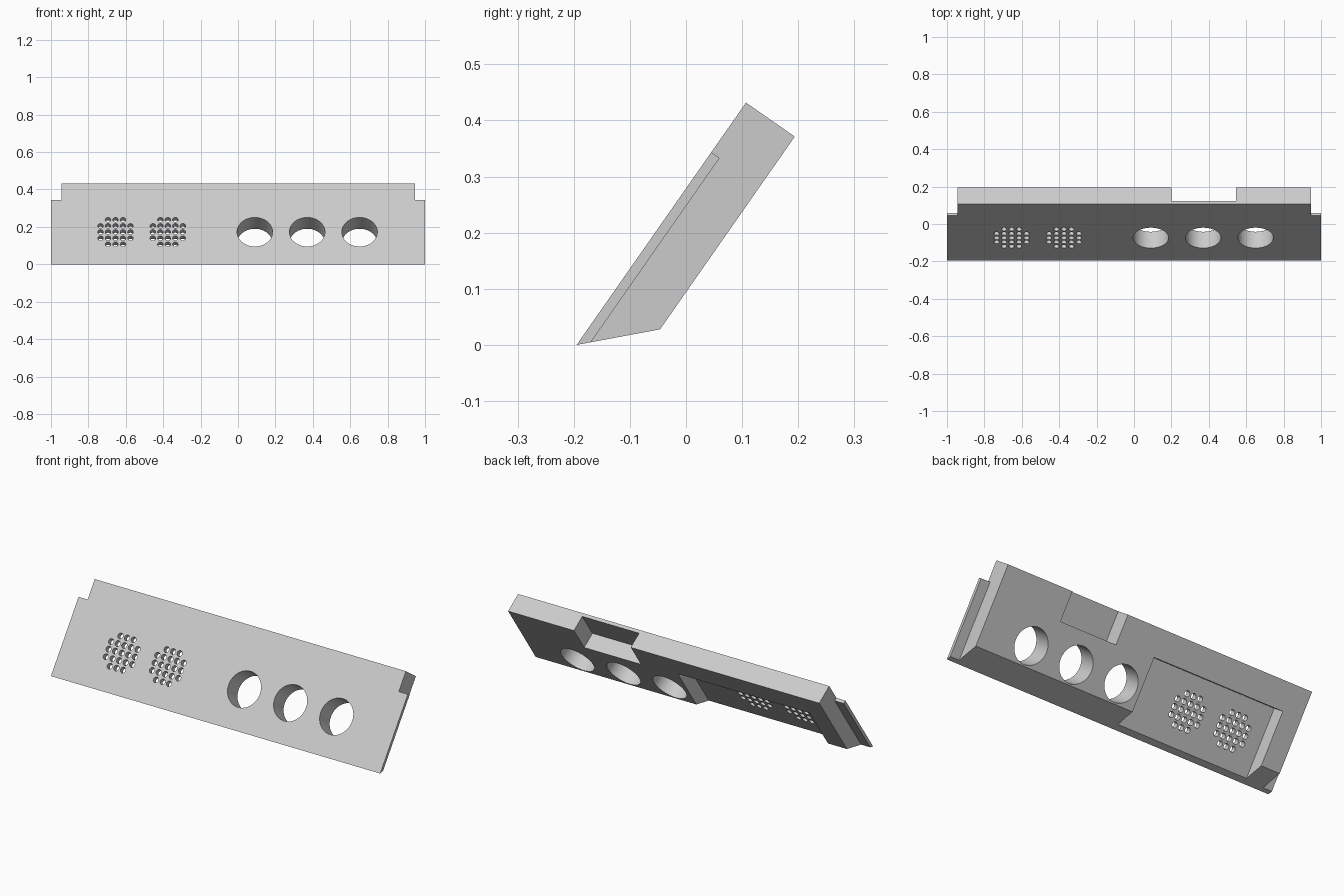
import bpy, bmesh
from math import radians
from mathutils import Matrix, Vector

if "Cube" in bpy.data.objects:
    bpy.data.objects.remove(bpy.data.objects["Cube"])

# Panel frame: x along the width, v up the slanted front, d into the thickness
SLOPE = Vector((0, 0.573, 0.8196))
INWARD = Vector((0, 0.8196, -0.573))
HEIGHT, DEPTH, LIP = 0.527, 0.106, 0.018
FRAME = Matrix.Translation((0, -0.195, 0)) @ Matrix((
    (1, 0, 0, 0),
    (0, SLOPE.y, INWARD.y, 0),
    (0, SLOPE.z, INWARD.z, 0),
    (0, 0, 0, 1)))


def add_prism(bm, outline, x0, x1):
    """Closed prism: a (v, d) outline swept from x0 to x1."""
    start, end = [[bm.verts.new((x, v, d)) for v, d in outline] for x in (x0, x1)]
    bm.faces.new(start)
    bm.faces.new(end[::-1])
    for i in range(len(outline)):
        bm.faces.new((start[i], start[i - 1], end[i - 1], end[i]))


def add_box(bm, x0, x1, v0, v1, d0, d1):
    add_prism(bm, [(v0, d0), (v1, d0), (v1, d1), (v0, d1)], x0, x1)


def add_hole(bm, x, v, radius, sides):
    bmesh.ops.create_cone(bm, cap_ends=True, segments=sides, radius1=radius,
                          radius2=radius, depth=0.4,
                          matrix=Matrix.Translation((x, v, DEPTH / 2)))


def make_object(name, bm):
    bm.transform(FRAME)
    bm.normal_update()
    bmesh.ops.recalc_face_normals(bm, faces=bm.faces)
    mesh = bpy.data.meshes.new(name)
    bm.to_mesh(mesh)
    bm.free()
    obj = bpy.data.objects.new(name, mesh)
    bpy.context.collection.objects.link(obj)
    return obj


def cut(target, name, bm):
    cutter = make_object(name, bm)
    cutter.hide_render = True
    mod = target.modifiers.new(name, "BOOLEAN")
    mod.operation, mod.solver, mod.object = "DIFFERENCE", "EXACT", cutter
    bpy.context.view_layer.objects.active = target
    bpy.ops.object.modifier_apply(modifier=mod.name)
    bpy.data.objects.remove(cutter)


# Solid slanted panel with a bevelled underside
bm = bmesh.new()
add_prism(bm, [(0, 0), (HEIGHT, 0), (HEIGHT, DEPTH), (0.108, DEPTH)], -1, 1)
panel = make_object("control_panel", bm)

# Step both ends back to a thin, shorter front lip
bm = bmesh.new()
for side in (-1, 1):
    add_prism(bm, [(-0.1, LIP), (0.419, LIP), (0.419, -0.1), (0.7, -0.1),
                   (0.7, 0.2), (-0.1, 0.2)], side * 0.945, side * 1.1)
cut(panel, "end_step_cutter", bm)

# Notch in the rear top edge
bm = bmesh.new()
add_box(bm, 0.2, 0.545, 0.372, 0.7, LIP, 0.2)
cut(panel, "top_notch_cutter", bm)

# Rear speaker pocket, open at the bottom
bm = bmesh.new()
add_box(bm, -0.83, -0.03, -0.1, 0.387, 0.028, 0.2)
cut(panel, "speaker_pocket_cutter", bm)

# Three large round openings and two perforated speaker grilles
bm = bmesh.new()
for x in (0.09, 0.37, 0.65):
    add_hole(bm, x, 0.211, 0.095, 48)
for centre in (-0.655, -0.375):
    for i in range(-2, 3):
        for j in range(-2, 3):
            if abs(i * j) < 4:
                add_hole(bm, centre + i * 0.04, 0.211 + j * 0.04, 0.015, 20)
cut(panel, "hole_cutter", bm)

# Plain grey finish
grey = bpy.data.materials.new("light_grey")
grey.use_nodes = True
colour = (0.6, 0.6, 0.6, 1)
grey.diffuse_color = colour
grey.node_tree.nodes["Principled BSDF"].inputs["Base Color"].default_value = colour
panel.data.materials.clear()
panel.data.materials.append(grey)

bpy.ops.object.select_all(action="DESELECT")
panel.select_set(True)
bpy.context.view_layer.objects.active = panel
bpy.ops.object.shade_smooth_by_angle(angle=radians(30))
